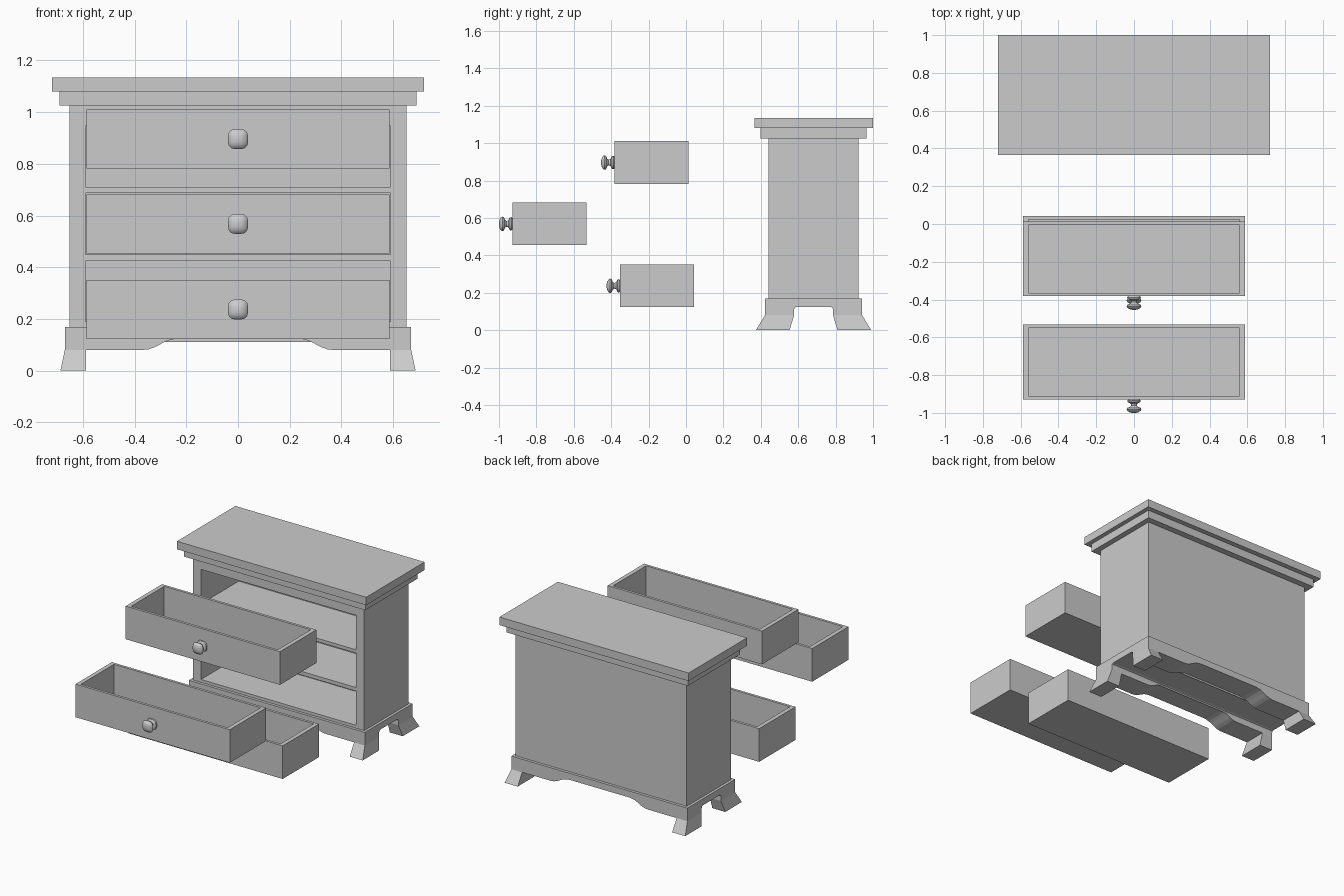
import bpy, bmesh, math

if "Cube" in bpy.data.objects:
    bpy.data.objects.remove(bpy.data.objects["Cube"])

CY = 0.682  # depth centre of the cabinet


def make(name, verts, faces):
    me = bpy.data.meshes.new(name)
    bm = bmesh.new()
    vs = [bm.verts.new(v) for v in verts]
    for f in faces:
        bm.faces.new([vs[i] for i in f])
    bmesh.ops.recalc_face_normals(bm, faces=bm.faces)
    bm.to_mesh(me)
    bm.free()
    ob = bpy.data.objects.new(name, me)
    bpy.context.collection.objects.link(ob)
    return ob


def loft(name, rings):
    """Closed solid skinned through equal-length rings of points."""
    n = len(rings[0])
    verts = [p for r in rings for p in r]
    faces = [list(range(n)), list(range(len(verts) - n, len(verts)))]
    for k in range(len(rings) - 1):
        for i in range(n):
            j = (i + 1) % n
            faces.append([k * n + i, k * n + j, (k + 1) * n + j, (k + 1) * n + i])
    return make(name, verts, faces)


def rect(x0, x1, y0, y1, z):
    return [(x0, y0, z), (x1, y0, z), (x1, y1, z), (x0, y1, z)]


def box(name, hx, y0, y1, z0, z1):
    return loft(name, [rect(-hx, hx, y0, y1, z0), rect(-hx, hx, y0, y1, z1)])


def cut(ob, cutter):
    m = ob.modifiers.new("cut", 'BOOLEAN')
    m.operation, m.solver, m.object = 'DIFFERENCE', 'EXACT', cutter
    bpy.context.view_layer.objects.active = ob
    bpy.ops.object.modifier_apply(modifier=m.name)
    bpy.data.objects.remove(cutter)


# Top board and moulding under it
box("top_board", 0.72, CY - 0.317, CY + 0.318, 1.08, 1.135)
box("top_moulding", 0.69, CY - 0.284, CY + 0.284, 1.025, 1.08)

# Carcass with three drawer openings
carcass = box("carcass", 0.652, CY - 0.241, CY + 0.241, 0.17, 1.025)
for z0, z1 in ((0.19, 0.425), (0.45, 0.687), (0.71, 0.947)):
    cut(carcass, box("opening_cutter", 0.59, 0.3, 0.85, z0, z1))

# Front and back aprons with the scalloped lower edge
half = [(0.67, 0.17), (0.67, 0.08), (0.37, 0.08), (0.345, 0.083), (0.32, 0.092),
        (0.29, 0.108), (0.27, 0.117), (0.245, 0.123), (0.22, 0.125)]
profile = half + [(-x, z) for x, z in reversed(half)]
for name, s in (("front_apron", -1), ("back_apron", 1)):
    loft(name, [[(x, CY + s * y, z) for x, z in profile] for y in (0.104, 0.26)])

# Middle of the base, with the side arch
arch = [(0.104, 0.17), (0.104, 0.112), (0.1, 0.121), (0.091, 0.125)]
arch += [(-y, z) for y, z in reversed(arch)]
loft("base_middle", [[(x, CY + y, z) for y, z in arch] for x in (-0.67, 0.67)])

# Flared feet
for side, sx in (("left", -1), ("right", 1)):
    for end, sy in (("front", -1), ("back", 1)):
        rings = [rect(0.588, 0.67, 0.104, 0.26, 0.08),
                 rect(0.588, 0.687, 0.128, 0.308, 0.0)]
        loft(f"{end}_{side}_foot",
             [[(sx * x, CY + sy * y, z) for x, y, z in r] for r in rings])


def knob(name, y, z):
    """Turned knob with a rounded-square section."""
    prof = [(0.030, 0.0), (0.036, -0.006), (0.034, -0.014), (0.018, -0.022),
            (0.015, -0.032), (0.020, -0.039), (0.036, -0.046), (0.039, -0.054),
            (0.034, -0.062), (0.022, -0.069), (0.011, -0.072)]
    n, rings = 20, []
    for r, dy in prof:
        ring = []
        for i in range(n):
            a = 2 * math.pi * i / n
            c, s = math.cos(a), math.sin(a)
            k = r / (abs(c) ** 3.2 + abs(s) ** 3.2) ** (1 / 3.2)
            ring.append((k * c, y + dy, z + k * s))
        rings.append(ring)
    ob = loft(name, rings)
    bpy.ops.object.select_all(action='DESELECT')
    ob.select_set(True)
    bpy.context.view_layer.objects.active = ob
    bpy.ops.object.shade_smooth_by_angle(angle=math.radians(40))


# Pulled-out drawers with their knobs
for name, y0, z0 in (("top", -0.382, 0.782), ("middle", -0.928, 0.454), ("bottom", -0.352, 0.123)):
    y1, z1, t, w = y0 + 0.395, z0 + 0.228, 0.029, 0.018
    hx, iy0, iy1 = 0.587, y0 + w, y1 - w
    loft(f"{name}_drawer", [rect(-hx, hx, y0, y1, z0), rect(-hx, hx, y0, y1, z1),
                            rect(-hx + t, hx - t, iy0, iy1, z1),
                            rect(-hx + t, hx - t, iy0, iy1, z0 + 0.02)])
    knob(f"{name}_knob", y0, z0 + 0.114)
